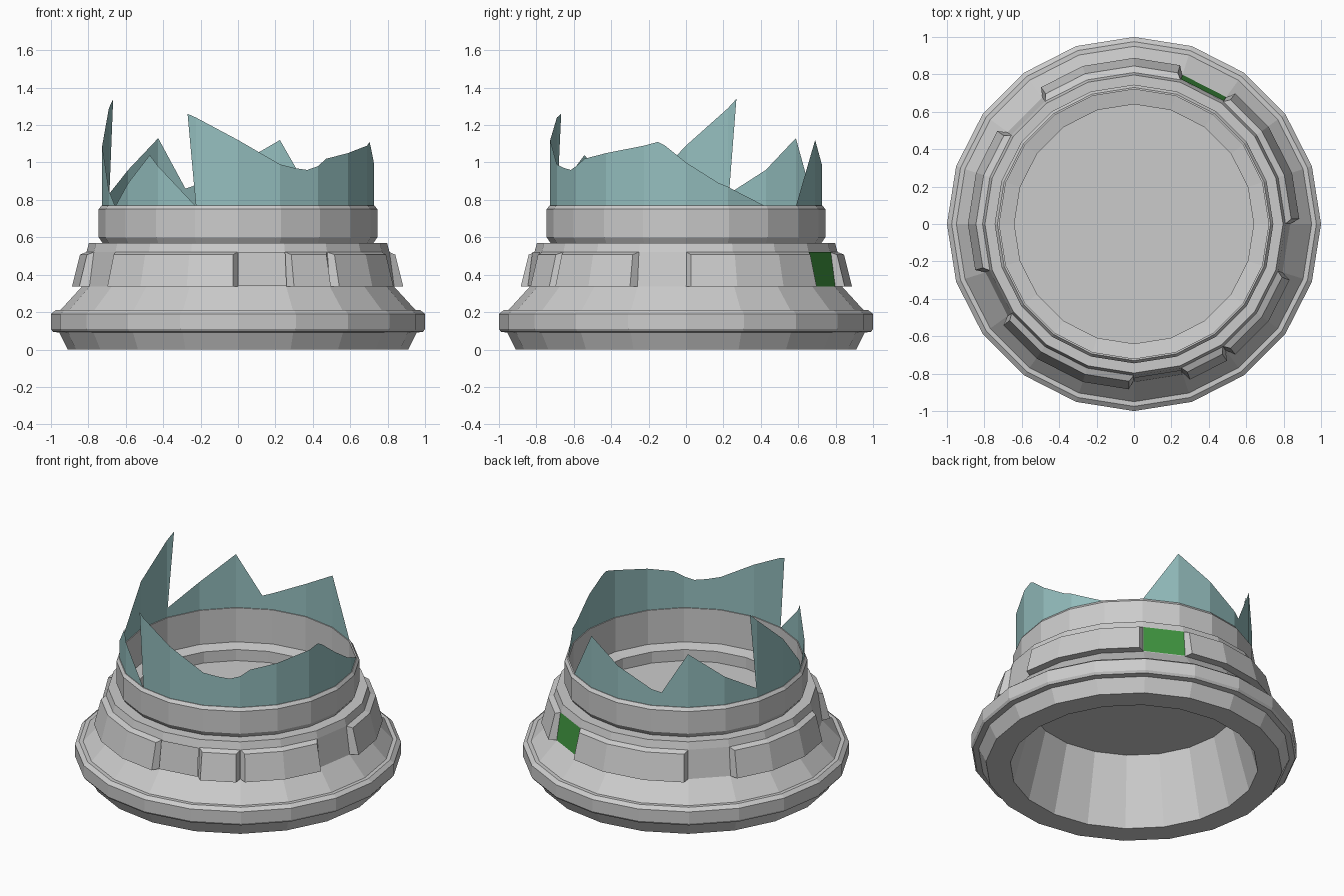
import bpy, bmesh, math

if "Cube" in bpy.data.objects:
    bpy.data.objects.remove(bpy.data.objects["Cube"])

STEP = 18  # twenty-sided body


def pt(r, a, z):
    # point on a 20-gon of corner radius r at angle a (degrees)
    k = math.cos(math.radians(9)) / math.cos(math.radians(a % STEP - 9))
    t = math.radians(a)
    return (r * k * math.cos(t), r * k * math.sin(t), z)


def finish(bm, name, mat=None, recalc=True):
    if recalc:
        bmesh.ops.recalc_face_normals(bm, faces=bm.faces)
    me = bpy.data.meshes.new(name)
    bm.to_mesh(me)
    bm.free()
    ob = bpy.data.objects.new(name, me)
    bpy.context.collection.objects.link(ob)
    if mat:
        me.materials.append(mat)
    return ob


def colour(name, rgb):
    m = bpy.data.materials.new(name)
    m.diffuse_color = (*rgb, 1)
    m.use_nodes = True
    m.node_tree.nodes["Principled BSDF"].inputs["Base Color"].default_value = m.diffuse_color
    return m


def bridge(bm, sections, closed):
    # skin between closed cross-sections
    n, m = len(sections), len(sections[0])
    for i in range(n if closed else n - 1):
        a, b = sections[i], sections[(i + 1) % n]
        for j in range(m):
            k = (j + 1) % m
            bm.faces.new((a[j], b[j], b[k], a[k]))


# base: lathed wall, outside up and inside down
profile = [(.76, 0), (.91, 0), (.955, .09), (.99, .095), (1, .11), (1, .19),
           (.975, .21), (.95, .21), (.835, .336), (.81, .522), (.797, .57),
           (.725, .57), (.745, .6), (.745, .75), (.73, .77), (.72, .77),
           (.72, .54), (.64, .525), (.64, .45)]
bm = bmesh.new()
bridge(bm, [[bm.verts.new(pt(r, a, z)) for r, z in profile]
            for a in range(0, 360, STEP)], True)
finish(bm, "base_wall")

# floor inside the ring
bm = bmesh.new()
bm.faces.new([bm.verts.new(pt(.64, a, .45)) for a in range(0, 360, STEP)])
finish(bm, "floor", recalc=False)

# raised band blocks with slanted ends
block = [(.833, .336), (.888, .336), (.845, .507), (.808, .522)]
for n, (a0, a1) in enumerate([(0, 54), (72, 126), (144, 198), (216, 270),
                              (288, 306), (306, 342)]):
    bm = bmesh.new()
    secs = []
    for a in range(a0, a1 + 1, STEP):
        s = 1.8 if a == a0 else -1.8 if a == a1 else 0
        secs.append([bm.verts.new(pt(r, a + (s if i in (1, 2) else 0), z))
                     for i, (r, z) in enumerate(block)])
    bridge(bm, secs, False)
    bm.faces.new(secs[0])
    bm.faces.new(secs[-1])
    finish(bm, f"band_block_{n + 1}")


def panel(bm, a, off):
    # quad lying on one recess of the band
    return bm.faces.new([bm.verts.new(pt(r + off, b, z)) for r, b, z in
                         [(.835, a, .337), (.835, a + STEP, .337),
                          (.81, a + STEP, .521), (.81, a, .521)]])


# green window
bm = bmesh.new()
panel(bm, 54, .004)
finish(bm, "green_window", colour("green", (.05, .3, .05)), recalc=False)

# framed panel at the front
bm = bmesh.new()
f = panel(bm, 270, .001)
bm.normal_update()
bmesh.ops.inset_region(bm, faces=[f], thickness=.008, depth=.028)
bmesh.ops.inset_region(bm, faces=[f], thickness=.014, depth=-.018)
finish(bm, "framed_panel", recalc=False)

# broken glass: base range and (angle, height) along the torn edge
shards = [
    (252, 396, [(248, 1.26), (252, 1.24), (270, 1.12), (288, .99), (295, .97),
                (301, .96), (306, .98), (311, 1.02), (324, 1.05), (342, 1.09),
                (348, 1.11), (351, 1.09), (360, 1.0), (374, .89), (378, .87),
                (383, .84), (396, .765)]),
    (54, 162, [(54, .765), (72, 1.12), (90, .99), (108, .88), (113, .86),
               (126, 1.13), (144, .96), (162, .83)]),
    (162, 204, [(158, 1.34), (162, 1.29), (180, 1.09), (198, .85), (204, .765)]),
    (204, 252, [(204, .765), (216, .89), (229, 1.04), (234, .98), (252, .765)]),
]
glass = colour("glass", (.3, .52, .52))
for n, (lo, hi, edge) in enumerate(shards):
    bm = bmesh.new()
    for (a, za), (b, zb) in zip(edge, edge[1:]):
        ca, cb = max(a, lo), max(b, lo)
        corners = [pt(.726, ca, .76), pt(.726, cb, .76),
                   pt(.726, b, zb), pt(.726, a, za)]
        if ca == cb:
            corners.pop(0)
        bm.faces.new([bm.verts.new(c) for c in corners])
    bmesh.ops.remove_doubles(bm, verts=bm.verts, dist=.0005)
    finish(bm, f"glass_shard_{n + 1}", glass, recalc=False)
